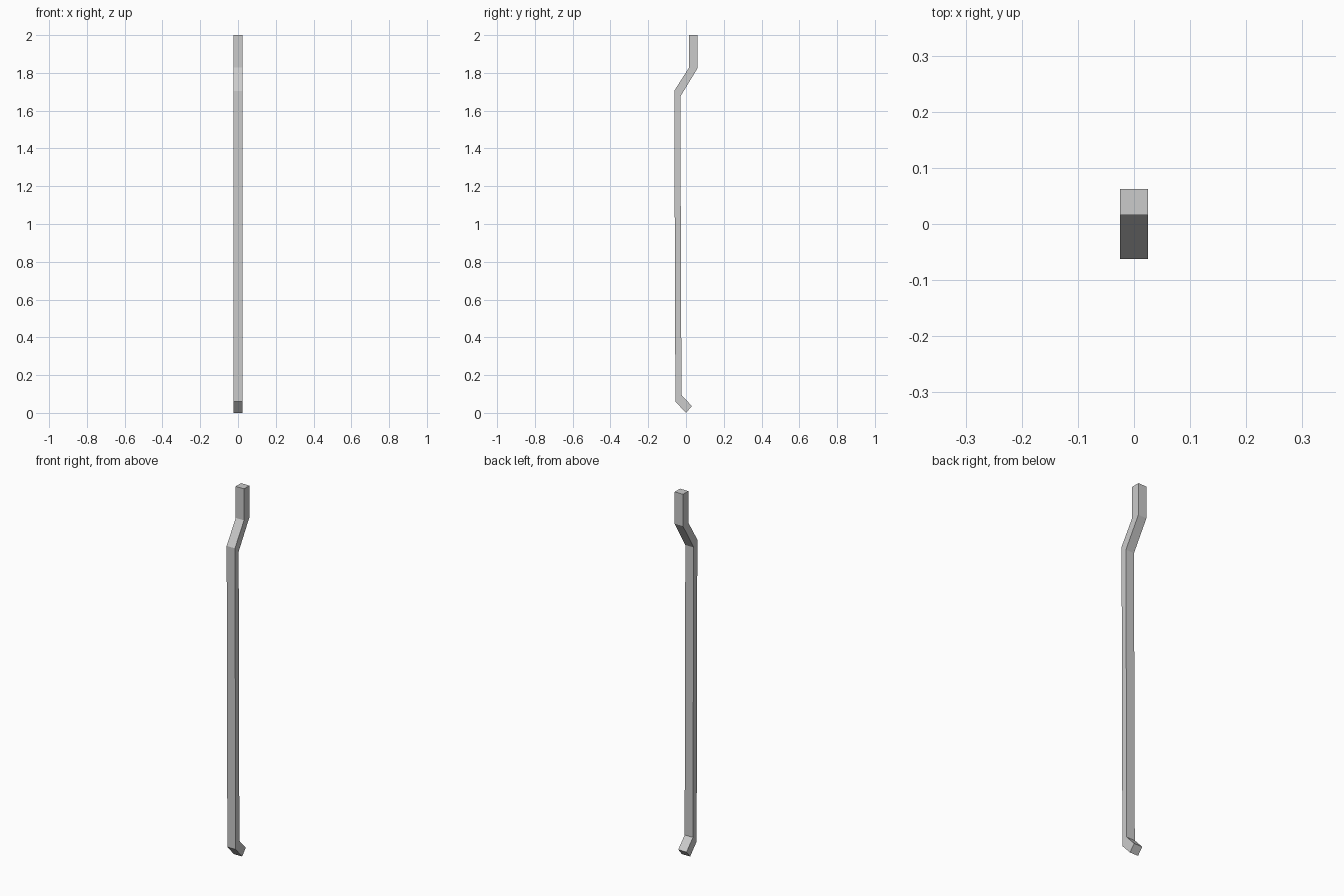
import bpy, bmesh

if "Cube" in bpy.data.objects:
    bpy.data.objects.remove(bpy.data.objects["Cube"])

# Side outline of the square downpipe as (y, z): front edge going up, then back edge going down
front = [(0.0, 0.0), (-0.056, 0.06), (-0.062, 1.705), (0.016, 1.828), (0.016, 2.0)]
back = [(0.031, 0.036), (-0.024, 0.095), (-0.030, 1.675), (0.062, 1.826), (0.062, 2.0)]
HALF_WIDTH = 0.025

bm = bmesh.new()
# One rectangular ring per bend
rings = []
for (fy, fz), (by, bz) in zip(front, back):
    rings.append([bm.verts.new(p) for p in (
        (-HALF_WIDTH, fy, fz), (HALF_WIDTH, fy, fz),
        (HALF_WIDTH, by, bz), (-HALF_WIDTH, by, bz))])

# Pipe walls between rings
for a, b in zip(rings, rings[1:]):
    for i in range(4):
        j = (i + 1) % 4
        bm.faces.new((a[i], a[j], b[j], b[i]))

# End caps
bm.faces.new(rings[0][::-1])
bm.faces.new(rings[-1])
bmesh.ops.recalc_face_normals(bm, faces=bm.faces)

mesh = bpy.data.meshes.new("downpipe")
bm.to_mesh(mesh)
bm.free()
bpy.context.collection.objects.link(bpy.data.objects.new("downpipe", mesh))
